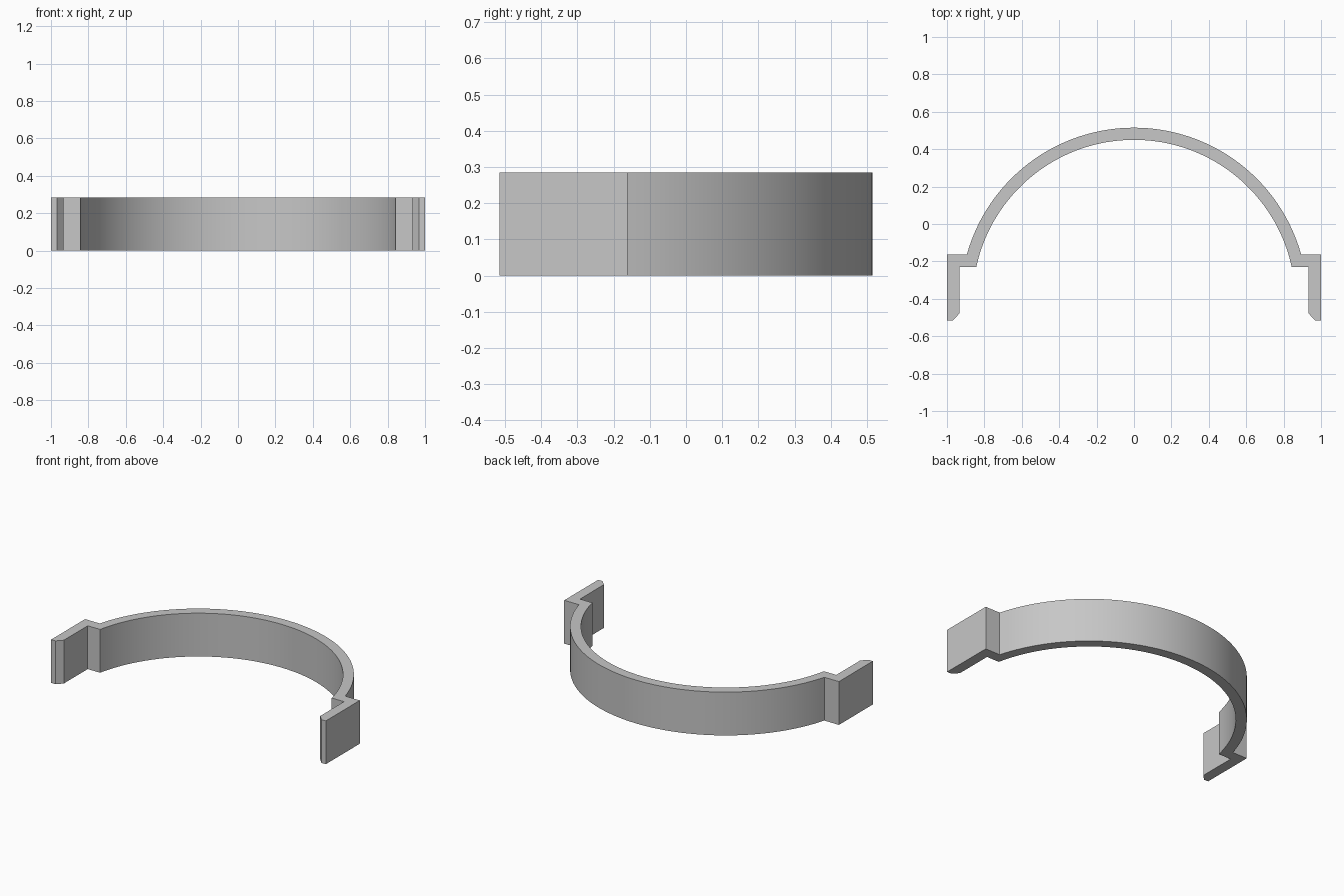
import bpy, bmesh
from math import asin, sin, cos, sqrt, radians

cube = bpy.data.objects.get("Cube")
if cube:
    bpy.data.objects.remove(cube)

HEIGHT = 0.285
CENTRE_Y = -0.413
R_OUT, R_IN = 0.928, 0.863
STEP_BACK, STEP_FRONT = -0.162, -0.23   # faces of the shoulder
TIP = -0.515
SEGMENTS = 64

grey = bpy.data.materials.new("light_grey")
grey.use_nodes = True
colour = (0.57, 0.57, 0.57, 1)
grey.diffuse_color = colour
grey.node_tree.nodes["Principled BSDF"].inputs["Base Color"].default_value = colour


def arc(radius, end_y):
    """Points from the right end over the crown to the left end."""
    dy = end_y - CENTRE_Y
    half = asin(sqrt(radius ** 2 - dy ** 2) / radius)
    return [(radius * sin(a), CENTRE_Y + radius * cos(a))
            for a in (half * (2 * i / SEGMENTS - 1) for i in range(SEGMENTS + 1))]


# Stepped tab with a chamfered tip, from the outer corner round to the inside
tab = [(1, STEP_BACK), (1, TIP), (0.968, TIP), (0.933, -0.478), (0.933, STEP_FRONT)]
mirrored_tab = [(-x, y) for x, y in reversed(tab)]
outline = arc(R_OUT, STEP_BACK) + tab + arc(R_IN, STEP_FRONT)[::-1] + mirrored_tab

# Extrude the outline into the band
bm = bmesh.new()
base = bm.faces.new([bm.verts.new((x, y, 0)) for x, y in outline])
top = bmesh.ops.extrude_face_region(bm, geom=[base], use_keep_orig=True)["geom"]
bmesh.ops.translate(bm, vec=(0, 0, HEIGHT),
                    verts=[v for v in top if isinstance(v, bmesh.types.BMVert)])
bmesh.ops.recalc_face_normals(bm, faces=bm.faces)
mesh = bpy.data.meshes.new("arched_clip_band")
bm.to_mesh(mesh)
bm.free()
mesh.materials.append(grey)

band = bpy.data.objects.new("arched_clip_band", mesh)
bpy.context.collection.objects.link(band)
bpy.ops.object.select_all(action="DESELECT")
band.select_set(True)
bpy.context.view_layer.objects.active = band
bpy.ops.object.shade_smooth_by_angle(angle=radians(20))
